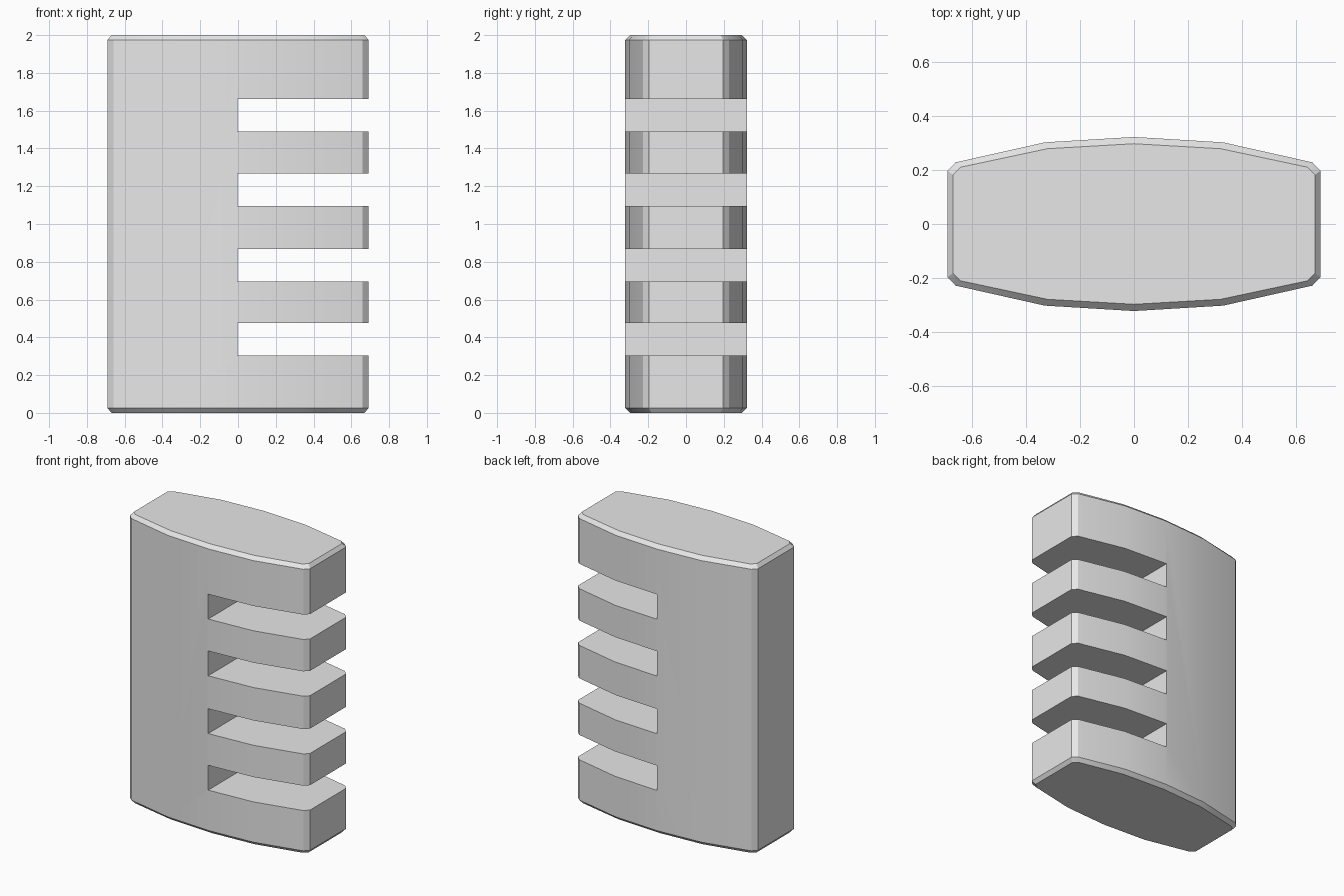
import bpy
import bmesh
from math import radians

cube = bpy.data.objects.get("Cube")
if cube:
    bpy.data.objects.remove(cube, do_unlink=True)

HEIGHT = 2.0
CHAMFER = 0.025
SLOT_CENTRES = (0.39, 0.782, 1.182, 1.575)
SLOT_HEIGHT = 0.172

# Single grey material
grey = bpy.data.materials.new("light grey")
grey.use_nodes = True
grey.diffuse_color = (0.8, 0.8, 0.8, 1)
grey.node_tree.nodes["Principled BSDF"].inputs["Base Color"].default_value = (0.8, 0.8, 0.8, 1)


def add_object(name, bm):
    bmesh.ops.recalc_face_normals(bm, faces=bm.faces)
    mesh = bpy.data.meshes.new(name)
    bm.to_mesh(mesh)
    bm.free()
    mesh.materials.append(grey)
    obj = bpy.data.objects.new(name, mesh)
    bpy.context.collection.objects.link(obj)
    return obj


# Bulged outline: one quarter mirrored to all four
quarter = [(0.69, 0.197), (0.66, 0.228), (0.33, 0.302), (0.0, 0.322)]
half = quarter + [(-x, y) for x, y in reversed(quarter[:-1])]
outline = half + [(x, -y) for x, y in reversed(half)]

# Block lofted through four rings, chamfered at top and bottom
bm = bmesh.new()
rings = []
for z, inset in ((0, CHAMFER), (CHAMFER, 0), (HEIGHT - CHAMFER, 0), (HEIGHT, CHAMFER)):
    ring = []
    for x, y in outline:
        sx = 1 - inset * 0.8 / 0.69
        sy = 1 - inset / 0.322
        ring.append(bm.verts.new((x * sx, y * sy, z)))
    rings.append(ring)
count = len(outline)
for low, high in zip(rings, rings[1:]):
    for i in range(count):
        j = (i + 1) % count
        bm.faces.new((low[i], low[j], high[j], high[i]))
bm.faces.new(rings[0])
bm.faces.new(rings[-1])
block = add_object("slotted_block", bm)

# Cutters for the four slots open towards +x
bm = bmesh.new()
for z in SLOT_CENTRES:
    made = bmesh.ops.create_cube(bm, size=1)
    bmesh.ops.translate(bm, verts=made["verts"], vec=(0.5 - 0.003, 0, 0))
    bmesh.ops.scale(bm, verts=made["verts"], vec=(1, 1, SLOT_HEIGHT))
    bmesh.ops.translate(bm, verts=made["verts"], vec=(0, 0, z))
cutter = add_object("slot_cutter", bm)
cutter.hide_render = True

cut = block.modifiers.new("slots", "BOOLEAN")
cut.operation = "DIFFERENCE"
cut.solver = "EXACT"
cut.object = cutter

# Apply the slots, then smooth only the gentle bulge
bpy.ops.object.select_all(action="DESELECT")
block.select_set(True)
bpy.context.view_layer.objects.active = block
bpy.ops.object.modifier_apply(modifier=cut.name)
bpy.data.objects.remove(cutter, do_unlink=True)
bpy.ops.object.shade_smooth_by_angle(angle=radians(25))
